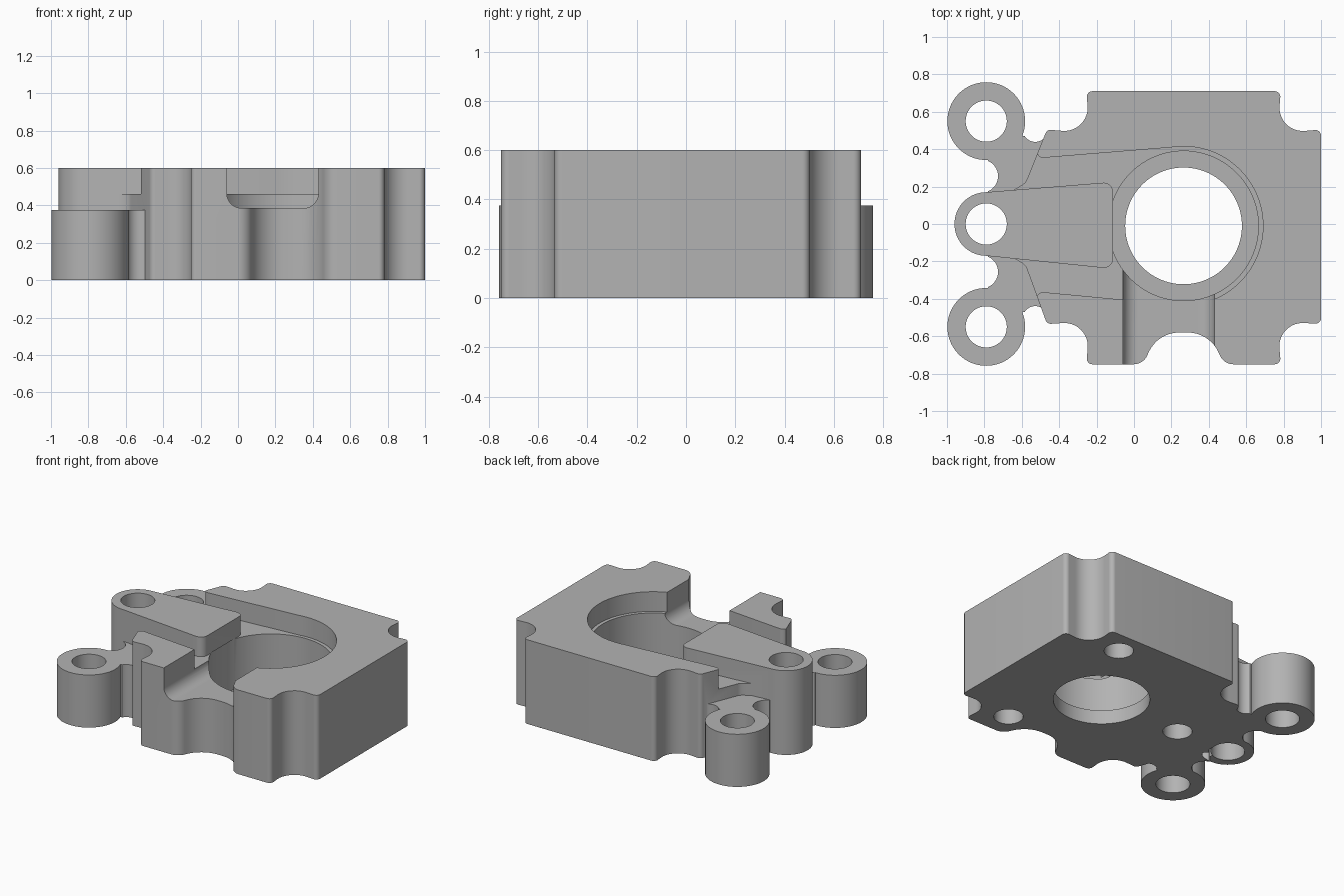
import bpy, bmesh, math
from mathutils import Vector

cube = bpy.data.objects.get("Cube")
if cube:
    bpy.data.objects.remove(cube, do_unlink=True)

grey = bpy.data.materials.new("machined grey")
grey.use_nodes = True
grey.diffuse_color = (0.45, 0.45, 0.45, 1)
grey.node_tree.nodes["Principled BSDF"].inputs["Base Color"].default_value = (0.45, 0.45, 0.45, 1)


def rounded(points):
    """Polygon outline from (x, y, radius) corners, each corner filleted."""
    out = []
    for i, (x, y, r) in enumerate(points):
        p = Vector((x, y))
        if r == 0:
            out.append(p)
            continue
        a = (Vector(points[i - 1][:2]) - p).normalized()
        b = (Vector(points[(i + 1) % len(points)][:2]) - p).normalized()
        half = a.angle(b) / 2
        centre = p + (a + b).normalized() * (r / math.sin(half))
        start = p + a * (r / math.tan(half)) - centre
        end = p + b * (r / math.tan(half)) - centre
        sweep = math.atan2(start.cross(end), start.dot(end))
        steps = max(4, int(abs(sweep) / math.radians(8)))
        for k in range(steps + 1):
            t = sweep * k / steps
            c, s = math.cos(t), math.sin(t)
            out.append(centre + Vector((start.x * c - start.y * s, start.x * s + start.y * c)))
    return out


def circle(x, y, r, n=64):
    return [Vector((x + r * math.cos(math.tau * k / n), y + r * math.sin(math.tau * k / n))) for k in range(n)]


def prism(name, outline, low, high, along_y=False):
    """Extrude an outline from low to high along z, or along y."""
    bm = bmesh.new()
    place = (lambda p: (p.x, low, p.y)) if along_y else (lambda p: (p.x, p.y, low))
    face = bm.faces.new([bm.verts.new(place(p)) for p in outline])
    new = bmesh.ops.extrude_face_region(bm, geom=[face])["geom"]
    shift = Vector((0, high - low, 0)) if along_y else Vector((0, 0, high - low))
    bmesh.ops.translate(bm, vec=shift, verts=[v for v in new if isinstance(v, bmesh.types.BMVert)])
    bmesh.ops.recalc_face_normals(bm, faces=bm.faces)
    mesh = bpy.data.meshes.new(name)
    bm.to_mesh(mesh)
    bm.free()
    mesh.materials.append(grey)
    obj = bpy.data.objects.new(name, mesh)
    bpy.context.collection.objects.link(obj)
    return obj


def combine(target, tool, operation):
    """Apply a boolean and discard the tool."""
    tool.hide_render = True
    mod = target.modifiers.new(tool.name, "BOOLEAN")
    mod.operation, mod.object, mod.solver = operation, tool, "EXACT"
    bpy.context.view_layer.objects.active = target
    bpy.ops.object.modifier_apply(modifier=mod.name)
    bpy.data.objects.remove(tool, do_unlink=True)


def cut(tool):
    combine(block, tool, "DIFFERENCE")


def add(tool):
    combine(block, tool, "UNION")


TOP, LEDGE, LUG = 0.6, 0.46, 0.375
BX, BY = 0.265, -0.01

# Main block with scalloped corners and a scallop in the front
block = prism("housing_block", rounded([
    (1, -0.535, .03), (1, 0.505, .03), (0.765, 0.485, .125), (0.785, 0.71, .03),
    (-0.255, 0.71, .03), (-0.235, 0.485, .125), (-0.465, 0.505, .03),
    (-0.58, 0.22, .06), (-0.68, 0.16, 0), (-0.68, -0.16, 0), (-0.58, -0.22, .06),
    (-0.465, -0.535, .03), (-0.235, -0.52, .125), (-0.255, -0.75, .03),
    (0.05, -0.75, .08), (0.125, -0.58, .18), (0.405, -0.58, .18), (0.48, -0.75, .08),
    (0.785, -0.75, .03), (0.765, -0.52, .125)]), 0, TOP)

# Shallow recess: round seat plus flared channel towards the lugs
cut(prism("round_recess", circle(BX, BY, 0.425, 96), LEDGE, 0.7))
cut(prism("flared_channel", rounded([
    (-0.8, 0.6, 0), (-0.59, 0.6, 0), (-0.51, 0.352, .035), (0.24, 0.413, 0),
    (0.24, -0.433, 0), (-0.51, -0.362, .035), (-0.59, -0.6, 0), (-0.8, -0.6, 0)]), LEDGE, 0.7))

# Front slot with rounded floor edges
cut(prism("front_slot", rounded([
    (-0.06, 0.7, 0), (-0.06, 0.385, .08), (0.43, 0.385, .08), (0.43, 0.7, 0)]),
    -0.9, -0.1, along_y=True))

# Middle arm and its end boss
add(prism("middle_arm", rounded([
    (-0.79, 0.17, 0), (-0.79, -0.17, 0), (-0.112, -0.24, .05), (-0.112, 0.225, .05)]), 0, TOP))
add(prism("middle_boss", circle(-0.79, 0, 0.17), 0, TOP))

# Web joining the lugs, relieved by round notches
web = prism("lug_web", [Vector(p) for p in ((-0.78, -0.47), (-0.42, -0.47), (-0.42, 0.47), (-0.78, 0.47))], 0, LUG)
for side in (-1, 1):
    combine(web, prism("lug_notch", circle(-0.815, side * 0.256, 0.088), -0.1, 0.7), "DIFFERENCE")
    combine(web, prism("body_notch", circle(-0.528, side * 0.505, 0.066), -0.1, 0.7), "DIFFERENCE")
add(web)
for side in (-1, 1):
    add(prism("side_lug", circle(-0.79, side * 0.55, 0.208), 0, LUG))

# Stepped main bore
cut(prism("bore", circle(BX, BY, 0.4, 96), 0.1, LEDGE + 0.002))
cut(prism("through_bore", circle(BX, BY, 0.312, 96), -0.1, 0.2))

# Lug holes, then blind holes around the bore underneath
for y in (-0.55, 0, 0.55):
    cut(prism("lug_hole", circle(-0.79, y, 0.11), -0.1, 0.7))
for angle in (60, 180, 300):
    a = math.radians(angle)
    cut(prism("blind_hole", circle(BX + 0.64 * math.cos(a), BY + 0.64 * math.sin(a), 0.095), -0.1, 0.3))

# Small chamfer around every bottom edge
bm = bmesh.new()
bm.from_mesh(block.data)
bmesh.ops.remove_doubles(bm, verts=bm.verts, dist=0.0008)
bmesh.ops.dissolve_limit(bm, angle_limit=math.radians(0.5), verts=bm.verts, edges=bm.edges)
rim = [e for e in bm.edges if all(abs(v.co.z) < 1e-4 for v in e.verts)
       and len(e.link_faces) == 2 and e.calc_face_angle(0) > 0.5]
bmesh.ops.bevel(bm, geom=rim, offset=0.01, segments=1, affect="EDGES", clamp_overlap=True)
bm.to_mesh(block.data)
bm.free()

bpy.ops.object.select_all(action="DESELECT")
block.select_set(True)
bpy.context.view_layer.objects.active = block
bpy.ops.object.shade_smooth_by_angle(angle=math.radians(30))
